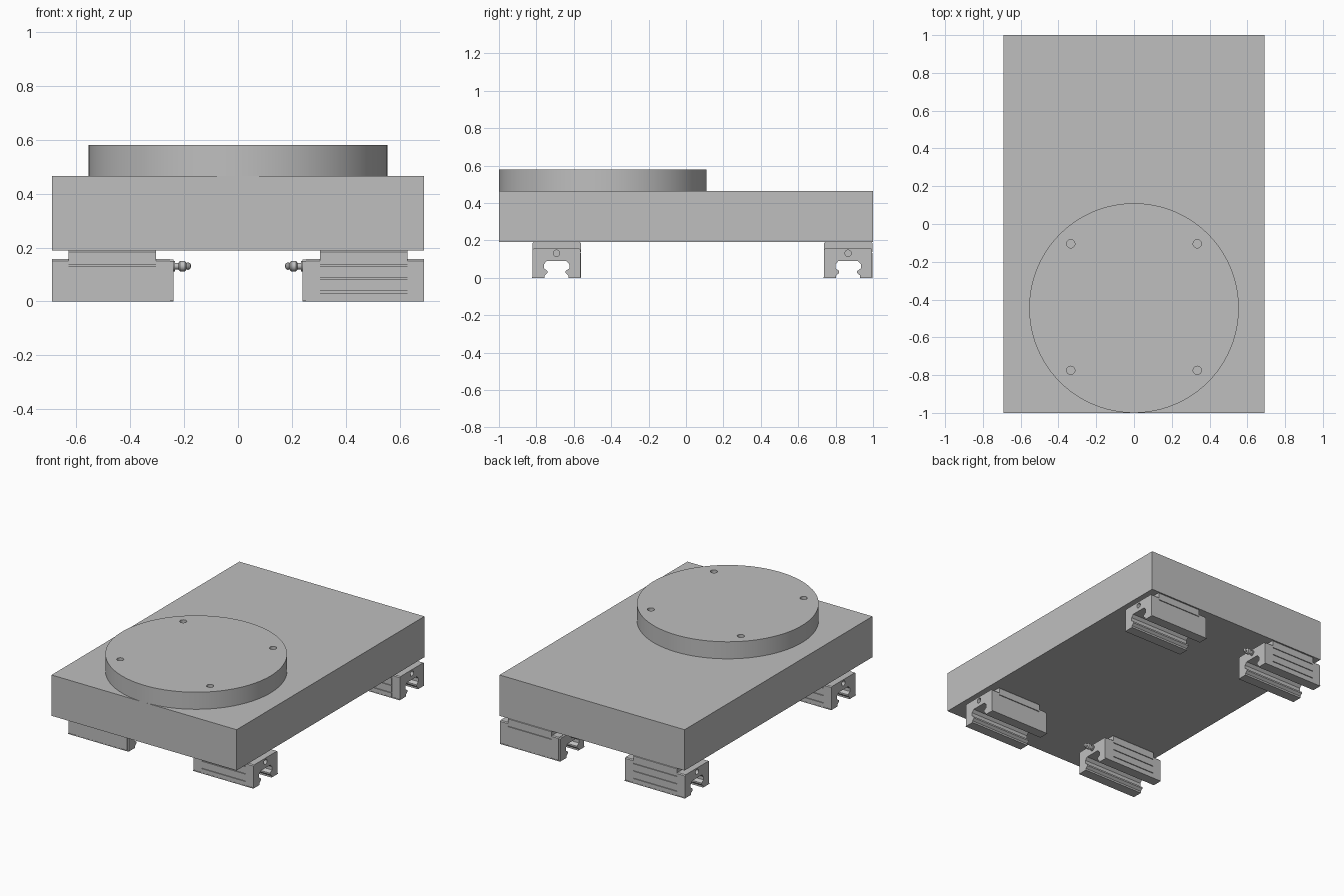
import bpy, bmesh, math
from mathutils import Matrix

cube = bpy.data.objects.get("Cube")
if cube:
    bpy.data.objects.remove(cube, do_unlink=True)

grey = bpy.data.materials.new("light grey metal")
grey.use_nodes = True
GREY = (0.52, 0.52, 0.52, 1)
grey.diffuse_color = GREY
grey.node_tree.nodes["Principled BSDF"].inputs["Base Color"].default_value = GREY


def finish(name, bm, smooth=False):
    bmesh.ops.recalc_face_normals(bm, faces=bm.faces)
    mesh = bpy.data.meshes.new(name)
    bm.to_mesh(mesh)
    bm.free()
    mesh.materials.append(grey)
    ob = bpy.data.objects.new(name, mesh)
    bpy.context.collection.objects.link(ob)
    if smooth:
        shade(ob)
    return ob


def shade(ob):
    bpy.ops.object.select_all(action='DESELECT')
    ob.select_set(True)
    bpy.context.view_layer.objects.active = ob
    bpy.ops.object.shade_smooth_by_angle(angle=math.radians(30))


def box(name, x0, x1, y0, y1, z0, z1):
    bm = bmesh.new()
    bmesh.ops.create_cube(bm, size=1)
    for v in bm.verts:
        v.co = ((x0, x1)[v.co.x > 0], (y0, y1)[v.co.y > 0], (z0, z1)[v.co.z > 0])
    return finish(name, bm)


def cylinders(name, centres, r, z0, z1, segments):
    bm = bmesh.new()
    for x, y in centres:
        bmesh.ops.create_cone(bm, cap_ends=True, segments=segments, radius1=r, radius2=r,
                              depth=z1 - z0, matrix=Matrix.Translation((x, y, (z0 + z1) / 2)))
    return finish(name, bm)


def cut(ob, cutter):
    mod = ob.modifiers.new("holes", 'BOOLEAN')
    mod.operation = 'DIFFERENCE'
    mod.solver = 'EXACT'
    mod.object = cutter
    bpy.context.view_layer.objects.active = ob
    bpy.ops.object.modifier_apply(modifier=mod.name)
    bpy.data.objects.remove(cutter, do_unlink=True)


def extrude_x(name, profile, x0, x1):
    """Extrude a closed (y, z) outline along x."""
    bm = bmesh.new()
    face = bm.faces.new([bm.verts.new((x0, y, z)) for y, z in profile])
    res = bmesh.ops.extrude_face_region(bm, geom=[face])
    verts = [g for g in res["geom"] if isinstance(g, bmesh.types.BMVert)]
    bmesh.ops.translate(bm, verts=verts, vec=(x1 - x0, 0, 0))
    return finish(name, bm)


def lathe_x(name, profile, z, segments=20):
    """Revolve (x, radius) points about a horizontal axis at height z."""
    bm = bmesh.new()
    vs = [bm.verts.new((x, 0, z + r)) for x, r in profile]
    edges = [bm.edges.new(p) for p in zip(vs, vs[1:])]
    bmesh.ops.spin(bm, geom=vs + edges, cent=(0, 0, z), axis=(1, 0, 0),
                   angle=math.tau, steps=segments, use_duplicate=False)
    bmesh.ops.remove_doubles(bm, verts=bm.verts, dist=1e-5)
    return finish(name, bm, True)


# Base slab and round mounting plate with four bolt holes
box("base_slab", -0.69, 0.69, -1, 1, 0.19, 0.465)
disc = cylinders("round_plate", [(0, -0.445)], 0.555, 0.465, 0.58, 96)
bolts = [(sx * 0.335, -0.44 + sy * 0.335) for sx in (-1, 1) for sy in (-1, 1)]
cut(disc, cylinders("bolt_hole_cutter", bolts, 0.022, 0.48, 0.6, 24))
shade(disc)

# Half outline of the rail slot, from the opening up to the roof
SLOT = [(0.064, 0), (0.064, 0.012), (0.048, 0.026), (0.048, 0.036),
        (0.068, 0.05), (0.068, 0.072), (0.052, 0.09)]


def outline(half, top, left_grooves=(), right_grooves=(), chamfer=0.006):
    """Carriage section: outer sides with grooves, and the slot underneath."""
    def side(grooves):
        pts = [(half, 0)]
        for z in grooves:
            pts += [(half, z - 0.003), (half - 0.006, z - 0.003),
                    (half - 0.006, z + 0.003), (half, z + 0.003)]
        return pts + [(half, top - chamfer), (half - chamfer, top)]
    left = [(-y, z) for y, z in side(left_grooves)]
    right = side(right_grooves)
    return (left + right[::-1] + SLOT + [(-y, z) for y, z in reversed(SLOT)])


def carriage(label, cx, cy, turn):
    """Linear bearing carriage; its grease fitting is on the local -x end."""
    parts = [
        extrude_x(label + "_body", outline(0.13, 0.19, (0.035, 0.085, 0.135), (0.135,)), -0.16, 0.165),
        extrude_x(label + "_inner_cap", outline(0.128, 0.157), -0.212, -0.16),
        extrude_x(label + "_inner_seal", outline(0.125, 0.155), -0.225, -0.212),
        lathe_x(label + "_grease_fitting",
                [(-0.225, 0.0), (-0.225, 0.019), (-0.231, 0.019), (-0.231, 0.012), (-0.244, 0.012),
                 (-0.249, 0.019), (-0.268, 0.019), (-0.274, 0.012), (-0.279, 0.014),
                 (-0.287, 0.011), (-0.29, 0.005), (-0.29, 0)], 0.131),
    ]
    # Outer cap with an unused fitting hole
    cap = extrude_x(label + "_outer_cap", outline(0.128, 0.157), 0.165, 0.225)
    cut(cap, lathe_x(label + "_hole_cutter",
                     [(0.185, 0), (0.185, 0.017), (0.25, 0.017), (0.25, 0)], 0.131))
    parts.append(cap)
    # Thin seal strips under both legs
    for s, side in ((-1, "front"), (1, "back")):
        ys = sorted((s * 0.066, s * 0.131))
        parts.append(box(label + "_" + side + "_strip", -0.225, 0.225, *ys, 0, 0.005))
    place = Matrix.Translation((cx, cy, 0)) @ Matrix.Rotation(turn, 4, 'Z')
    for p in parts:
        p.data.transform(place)


# Four carriages, with the fittings facing inward
for yname, cy in (("front", -0.692), ("back", 0.867)):
    carriage(yname + "_left_carriage", 0.465, cy, 0)
    carriage(yname + "_right_carriage", -0.465, cy, math.pi)
